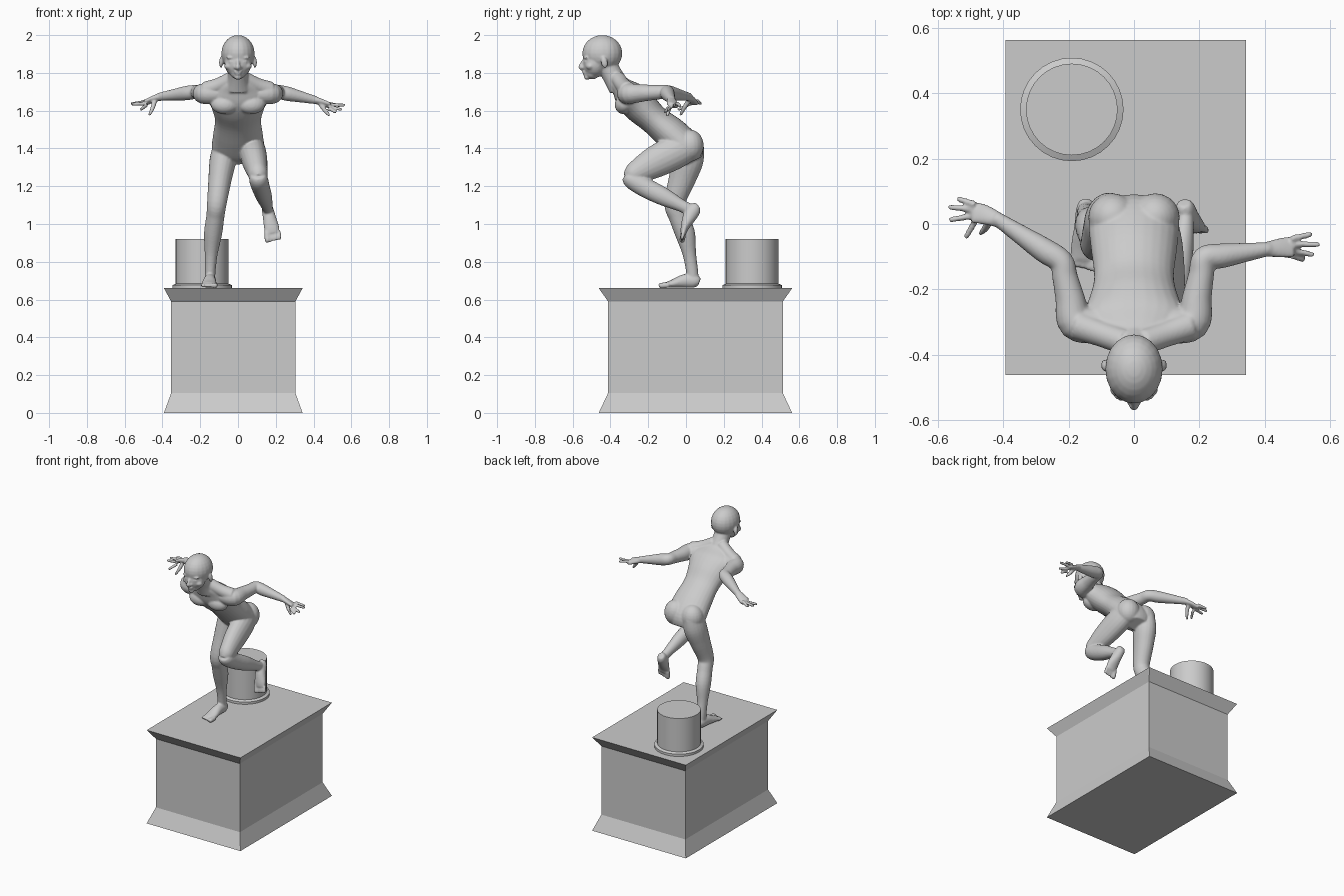
import bpy, bmesh, math
from mathutils import Vector, Matrix


def finish(bm, name, angle=None):
    bmesh.ops.recalc_face_normals(bm, faces=bm.faces)
    me = bpy.data.meshes.new(name)
    bm.to_mesh(me)
    bm.free()
    ob = bpy.data.objects.new(name, me)
    bpy.context.collection.objects.link(ob)
    if angle:
        bpy.context.view_layer.objects.active = ob
        ob.select_set(True)
        bpy.ops.object.shade_smooth_by_angle(angle=math.radians(angle))
        ob.select_set(False)
    return ob


def skin(bm, rings):
    loops = [[bm.verts.new(p) for p in r] for r in rings]
    n = len(loops[0])
    for a, b in zip(loops, loops[1:]):
        for i in range(n):
            bm.faces.new((a[i], a[(i + 1) % n], b[(i + 1) % n], b[i]))
    bm.faces.new(loops[0][::-1])
    bm.faces.new(loops[-1])


def catmull(keys, sub=5):
    # smooth interpolation of (x, y, z, rx, ry) stations
    k = [Vector(q) for q in keys]
    k = [k[0]] + k + [k[-1]]
    out = []
    for i in range(1, len(k) - 2):
        a, b, c, d = k[i - 1:i + 3]
        for s in range(sub):
            t = s / sub
            out.append(0.5 * (2 * b + (c - a) * t + (2 * a - 5 * b + 4 * c - d) * t * t
                              + (3 * b - a - 3 * c + d) * t ** 3))
    return out + [k[-1]]


def limb(bm, keys, side=(1, 0, 0), n=20):
    # elliptical tube along stations; a 4-value station is round
    st = catmull([q if len(q) == 5 else (*q, q[3]) for q in keys])
    pts = [Vector(s[:3]) for s in st]
    rings = []
    for i, s in enumerate(st):
        t = (pts[min(i + 1, len(pts) - 1)] - pts[max(i - 1, 0)]).normalized()
        u = Vector(side)
        u = (u - t * u.dot(t)).normalized()
        v = t.cross(u)
        rings.append([pts[i] + u * s[3] * math.cos(a) + v * s[4] * math.sin(a)
                      for a in (2 * math.pi * j / n for j in range(n))])
    skin(bm, rings)


def ball(bm, c, r, tilt=0):
    m = Matrix.Translation(c) @ Matrix.Rotation(tilt, 4, 'X') @ Matrix.Diagonal((*r, 1))
    bmesh.ops.create_uvsphere(bm, u_segments=20, v_segments=14, radius=1, matrix=m)


# pedestal with flared foot and cornice
bm = bmesh.new()
skin(bm, [[(-0.025 + sx * (0.367 - i), 0.05 + sy * (0.512 - i * 1.3), z)
           for sx, sy in ((-1, -1), (1, -1), (1, 1), (-1, 1))]
          for z, i in ((0, 0), (0.105, 0.038), (0.59, 0.038), (0.66, 0))])
finish(bm, "pedestal")

# round stump on a thin base
bm = bmesh.new()
skin(bm, [[(-0.19 + r * math.cos(a), 0.35 + r * math.sin(a), z)
           for a in (2 * math.pi * j / 32 for j in range(32))]
          for r, z in ((0.158, 0.655), (0.158, 0.676), (0.14, 0.684), (0.14, 0.92))])
finish(bm, "stump", 30)

bm = bmesh.new()
# torso, leaning forward
limb(bm, [(0, .04, 1.335, .08, .05), (0, .01, 1.39, .135, .085), (0, -.07, 1.47, .132, .09),
          (0, -.165, 1.55, .122, .08), (0, -.24, 1.62, .14, .09), (0, -.30, 1.68, .165, .083),
          (0, -.345, 1.73, .12, .055), (0, -.375, 1.765, .06, .045)], n=28)
for s in (-1, 1):
    ball(bm, (s * .065, .02, 1.415), (.075, .074, .085))
    ball(bm, (s * .07, -.325, 1.635), (.075, .05, .055), -.6)
    # trapezius slope
    limb(bm, [(s * .03, -.36, 1.77, .04), (s * .10, -.335, 1.735, .04), (s * .17, -.31, 1.71, .045)],
         (0, 1, 0))

# neck and head
limb(bm, [(0, -.35, 1.72, .07, .06), (0, -.385, 1.78, .055, .055), (0, -.43, 1.86, .055, .055)])
ball(bm, (0, -.443, 1.903), (.088, .106, .097))
ball(bm, (0, -.482, 1.85), (.072, .064, .075))
ball(bm, (0, -.496, 1.80), (.042, .038, .034))
limb(bm, [(0, -.541, 1.868, .008), (0, -.553, 1.845, .01), (0, -.556, 1.83, .014), (0, -.545, 1.82, .009)])
ball(bm, (0, -.539, 1.806), (.022, .011, .006))
ball(bm, (0, -.536, 1.795), (.019, .011, .007))
ball(bm, (0, -.524, 1.777), (.02, .016, .014))
for s in (-1, 1):
    ball(bm, (s * .034, -.527, 1.88), (.028, .014, .008))
    ball(bm, (s * .033, -.527, 1.859), (.017, .012, .009))
    ball(bm, (s * .043, -.507, 1.835), (.03, .024, .02))
    ball(bm, (s * .013, -.545, 1.828), (.009, .011, .008))
    ball(bm, (s * .09, -.432, 1.855), (.010, .018, .031), .2)

# arms and hands: elbow, wrist, palm end, fingertips, thumb tip
arms = [(-1, (-.222, -.115, 1.70), (-.425, .02, 1.672), (-.485, .035, 1.645),
         [(-.54, .078, 1.635), (-.568, .052, 1.638), (-.566, .012, 1.635), (-.515, -.043, 1.605)],
         (-.47, -.03, 1.575)),
        (1, (.215, -.105, 1.70), (.415, -.076, 1.655), (.48, -.07, 1.63),
         [(.545, -.03, 1.625), (.568, -.063, 1.63), (.55, -.095, 1.605), (.52, -.11, 1.59)],
         (.485, -.1, 1.572))]
for s, e, w, p, tips, thumb in arms:
    E, W, P = Vector(e), Vector(w), Vector(p)
    sh = Vector((s * .178, -.30, 1.69))
    limb(bm, [(s * .11, -.31, 1.69, .055), (*sh, .055), (*sh.lerp(E, .4), .045),
              (*sh.lerp(E, .75), .039), (*E, .037), (*E.lerp(W, .25), .038),
              (*E.lerp(W, .6), .03), (*W, .021)], (0, 0, 1))
    limb(bm, [(*E.lerp(W, .92), .022, .02), (*W.lerp(P, .4), .03, .016),
              (*P, .034, .013), (*P.lerp(Vector(tips[1]), .12), .028, .009)], (0, 1, -.35))
    for i, tip in enumerate(tips):
        T = Vector(tip)
        base = P + Vector((0, .025 - .017 * i, -.008 * (i - 1)))
        limb(bm, [(*base, .0105), (*base.lerp(T, .5), .0095), (*base.lerp(T, .93), .0085), (*T, .005)],
             (0, 0, 1), 10)
    T = Vector(thumb)
    limb(bm, [(*W.lerp(P, .2), .014), (*W.lerp(T, .6), .012), (*T, .007)], (0, 1, 0), 10)

# standing leg
limb(bm, [(-.07, .02, 1.42, .06, .075), (-.08, .01, 1.34, .07, .083), (-.095, -.02, 1.24, .062, .072),
          (-.112, -.06, 1.11, .052, .055), (-.12, -.04, 1.04, .048, .052), (-.132, -.005, .95, .048, .053),
          (-.142, .018, .84, .034, .036), (-.147, .033, .745, .028, .032), (-.147, .035, .70, .026, .032)])
limb(bm, [(-.146, .07, .69, .02, .022), (-.147, .045, .698, .03, .036), (-.15, -.01, .698, .033, .036),
          (-.153, -.07, .684, .04, .022), (-.155, -.11, .677, .037, .014)])
# raised leg
limb(bm, [(.07, .02, 1.42, .06, .08), (.078, -.06, 1.38, .07, .09), (.09, -.16, 1.33, .066, .085),
          (.102, -.25, 1.28, .055, .066), (.107, -.29, 1.255, .048, .052), (.109, -.315, 1.24, .025, .03)])
limb(bm, [(.107, -.305, 1.26, .04, .035), (.109, -.285, 1.235, .05, .05), (.122, -.21, 1.19, .047, .052),
          (.138, -.12, 1.145, .042, .048), (.152, -.03, 1.10, .031, .034), (.158, .02, 1.075, .026, .032)])
limb(bm, [(.153, .065, 1.095, .02, .02), (.156, .048, 1.08, .03, .034), (.165, .02, 1.04, .034, .036),
          (.177, -.005, .985, .04, .023), (.184, -.014, .95, .038, .015)])
# toes
for i in range(5):
    o, r = (i - 2) * .016, (.015 if i == 4 else .010)
    k = -.016 * i / 4
    limb(bm, [(-.153 + o, -.09, .677, r), (-.155 + o, -.118 + k, .674, r), (-.156 + o, -.128 + k, .672, r * .6)],
         n=10)
    limb(bm, [(.184 - o, -.012, .96, r), (.188 - o, -.02, .932 + k, r), (.19 - o, -.022, .918 + k, r * .6)],
         n=10)

# fuse all body parts into one smooth skin
body = finish(bm, "statue_figure")
mod = body.modifiers.new("fuse", 'REMESH')
mod.mode = 'VOXEL'
mod.voxel_size = 0.0055
mod.use_smooth_shade = True
sm = body.modifiers.new("soften", 'SMOOTH')
sm.factor, sm.iterations = 0.5, 5
